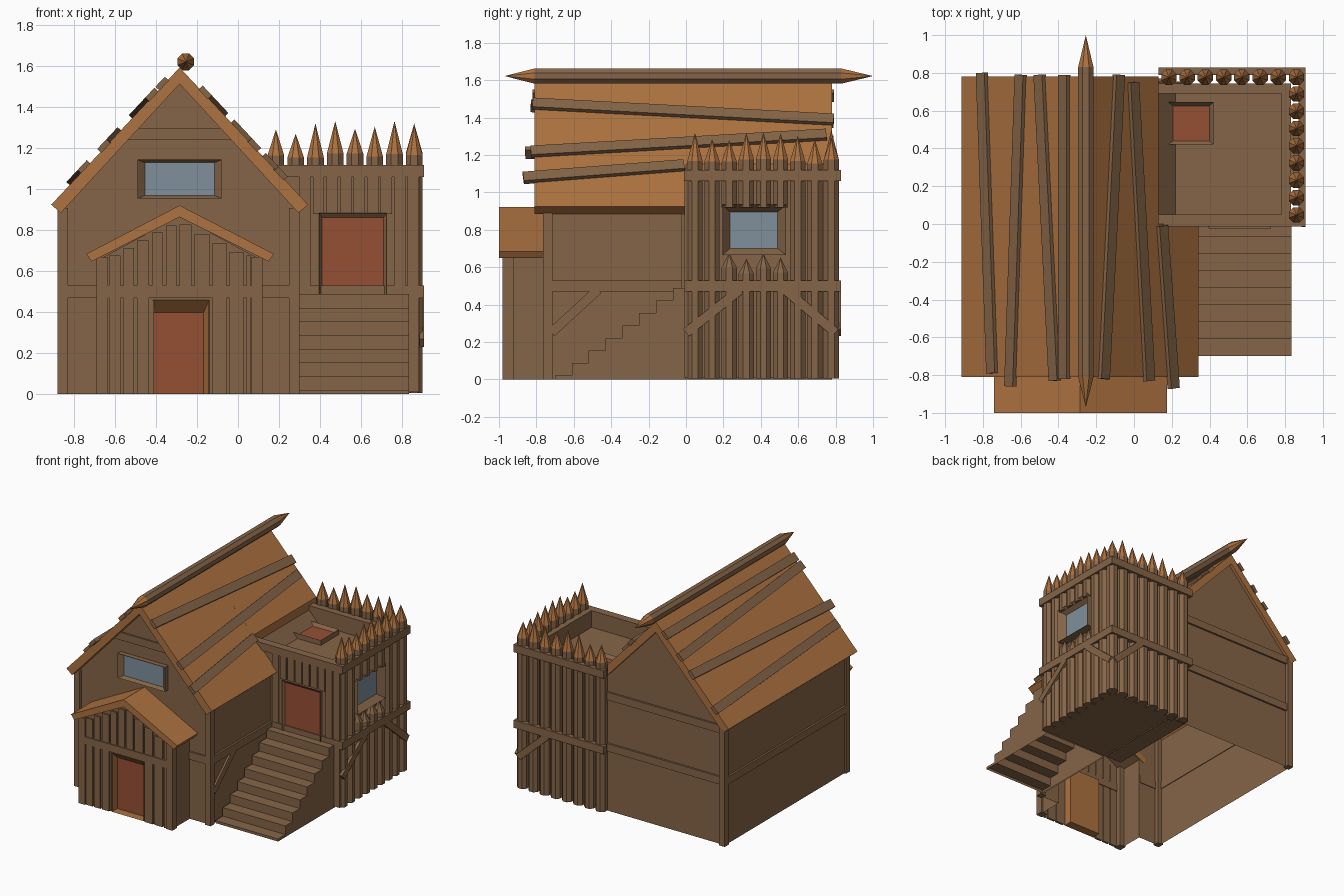
import bpy, bmesh, math, random
from mathutils import Vector

if "Cube" in bpy.data.objects:
    bpy.data.objects.remove(bpy.data.objects["Cube"])
random.seed(4)


def material(name, rgb):
    m = bpy.data.materials.new(name)
    m.diffuse_color = (*rgb, 1)
    m.use_nodes = True
    m.node_tree.nodes["Principled BSDF"].inputs["Base Color"].default_value = m.diffuse_color
    return m


WOOD = material("weathered wood", (0.235, 0.130, 0.064))
ROOF = material("fresh orange wood", (0.42, 0.17, 0.052))
RED = material("red door", (0.30, 0.078, 0.034))
GLASS = material("blue glass", (0.215, 0.275, 0.33))


def finish(name, bm, *mats):
    bmesh.ops.recalc_face_normals(bm, faces=bm.faces)
    me = bpy.data.meshes.new(name)
    bm.to_mesh(me)
    bm.free()
    for m in mats:
        me.materials.append(m)
    ob = bpy.data.objects.new(name, me)
    bpy.context.collection.objects.link(ob)
    return ob


def to_front(u, v, d): return (u, d, v)
def to_right(u, v, d): return (d, u, v)
def to_top(u, v, d): return (u, v, d)


def prism(name, pts, d0, d1, mat, frame=to_front, caps=(True, True), open_bottom=False):
    """Extrude a 2D profile from depth d0 to d1."""
    bm = bmesh.new()
    a = [bm.verts.new(frame(u, v, d0)) for u, v in pts]
    b = [bm.verts.new(frame(u, v, d1)) for u, v in pts]
    n = len(pts)
    for i in range(n):
        j = (i + 1) % n
        if open_bottom and abs(a[i].co.z) < 1e-5 and abs(a[j].co.z) < 1e-5:
            continue
        bm.faces.new((a[i], a[j], b[j], b[i]))
    for ring, use in ((a, caps[0]), (b, caps[1])):
        if use:
            bm.faces.new(ring)
    return finish(name, bm, mat)


def box(name, x, y, z, mat=WOOD):
    return prism(name, [(x[0], z[0]), (x[1], z[0]), (x[1], z[1]), (x[0], z[1])], y[0], y[1], mat)


def sheet(name, pts, y, mat):
    bm = bmesh.new()
    bm.faces.new([bm.verts.new((u, y, v)) for u, v in pts])
    return finish(name, bm, mat)


def beam(name, p0, p1, width, thick, normal, mat=WOOD):
    """Board between two points, lying on a surface with the given normal."""
    p0, p1, n = Vector(p0), Vector(p1), Vector(normal).normalized()
    side = (p1 - p0).cross(n).normalized() * width / 2
    up = n * thick / 2
    bm = bmesh.new()
    r = [[bm.verts.new(p + side * s + up * t) for s, t in ((-1, -1), (1, -1), (1, 1), (-1, 1))] for p in (p0, p1)]
    for i in range(4):
        bm.faces.new((r[0][i], r[0][i - 1], r[1][i - 1], r[1][i]))
    bm.faces.new(r[0])
    bm.faces.new(r[1])
    return finish(name, bm, mat)


def log(name, origin, rings, along_y=False, sides=8, tip=ROOF):
    """Lathed log; radius 0 rings are sharpened points in the tip colour."""
    bm = bmesh.new()
    o, loops = Vector(origin), []
    for h, r in rings:
        pts = []
        for k in range(sides if r else 1):
            a = math.tau * (k + 0.5) / sides
            c, s = r * math.cos(a), r * math.sin(a)
            pts.append(bm.verts.new(o + Vector((c, h, s) if along_y else (c, s, h))))
        loops.append(pts)
    for a, b in zip(loops, loops[1:]):
        for k in range(sides):
            q = [a[k % len(a)], a[(k + 1) % len(a)], b[(k + 1) % len(b)], b[k % len(b)]]
            f = bm.faces.new(list(dict.fromkeys(q)))
            f.material_index = int(len(f.verts) == 3)
    for ring in (loops[0], loops[-1]):
        if len(ring) > 2:
            bm.faces.new(ring)
    return finish(name, bm, WOOD, tip)


def panel(name, outer, inner, depths, frame, fill, trim=WOOD):
    """Framed opening: sides, sloping reveal and a coloured inner face."""
    bm = bmesh.new()
    loops = []
    for (u0, u1, v0, v1), d in zip((outer, outer, inner), depths):
        loops.append([bm.verts.new(frame(u, v, d)) for u, v in ((u0, v0), (u1, v0), (u1, v1), (u0, v1))])
    for a, b in zip(loops, loops[1:]):
        for i in range(4):
            bm.faces.new((a[i], a[i - 1], b[i - 1], b[i]))
    bm.faces.new(loops[0])
    bm.faces.new(loops[-1]).material_index = 1
    return finish(name, bm, trim, fill)


# House shell, open underneath, with a front wall notched for the porch
CX = -0.285
prism("house_walls", [(-0.865, 0), (0.285, 0), (0.285, 0.92), (CX, 1.53), (-0.865, 0.92)],
      -0.745, 0.755, WOOD, caps=(False, True), open_bottom=True)
sheet("house_front_wall", [(-0.865, 0), (-0.675, 0), (-0.675, 0.66), (CX, 0.87), (0.105, 0.66), (0.105, 0),
                           (0.285, 0), (0.285, 0.92), (CX, 1.53), (-0.865, 0.92)], -0.745, WOOD)
for x in (-0.88, 0.25):
    for y in (-0.765, 0.73):
        box("house_post", (x, x + 0.05), (y, y + 0.05), (0, 0.91))
for z in (0.47, 0.87):
    box("house_back_beam", (-0.87, 0.2), (0.75, 0.77), (z, z + 0.06))
for x0, x1 in ((-0.88, -0.68), (0.11, 0.30)):
    box("house_front_beam", (x0, x1), (-0.76, -0.74), (0.47, 0.53))
for x, s in ((-0.87, -1), (0.29, 1)):
    y1 = 0.75 if s < 0 else 0.0
    box("house_side_beam", (x - 0.01, x + 0.01), (-0.74, y1), (0.47, 0.53))
beam("house_brace", (0.29, -0.72, 0.25), (0.29, -0.47, 0.48), 0.05, 0.02, (1, 0, 0))
box("gable_beam", (-0.54, -0.03), (-0.757, -0.74), (1.24, 1.30))
panel("gable_window", (-0.49, -0.08, 0.955, 1.145), (-0.455, -0.115, 0.97, 1.13),
      (-0.74, -0.785, -0.755), to_front, GLASS)

# Main roof, cut back where the tower stands
TOP = 1.595
prism("roof_front", [(-0.912, 0.925), (CX, TOP), (0.342, 0.925), (0.295, 0.885), (CX, 1.515), (-0.865, 0.885)],
      -0.81, 0, ROOF)
prism("roof_back", [(-0.912, 0.925), (CX, TOP), (0.13, 1.152), (0.13, 1.07), (CX, 1.515), (-0.865, 0.885)],
      0, 0.78, ROOF)


def roof_z(x):
    return TOP - abs(x - CX) * 1.07


for xa, ya, xb, yb in ((-0.805, 0.80, -0.75, -0.79), (-0.60, 0.79, -0.655, -0.86), (-0.50, 0.79, -0.42, -0.83),
                       (-0.37, 0.79, -0.37, -0.82), (-0.08, 0.79, -0.16, -0.82), (-0.005, 0.75, 0.08, -0.83),
                       (0.148, -0.01, 0.21, -0.87)):
    s = 1 if xa > CX else -1
    beam("roof_plank", (xa, ya, roof_z(xa) + 0.012), (xb, yb, roof_z(xb) + 0.012), 0.066, 0.028, (s * 1.07, 0, 1))
log("ridge_log", (-0.255, 0, 1.622), [(-0.97, 0), (-0.81, 0.044), (0.83, 0.044), (1.0, 0)], along_y=True)

# Porch with vertical boards, posts and a small gable roof
prism("porch_walls", [(-0.675, 0), (0.105, 0), (0.105, 0.66), (CX, 0.87), (-0.675, 0.66)],
      -0.96, -0.745, WOOD, caps=(False, False), open_bottom=True)
sheet("porch_front_wall", [(-0.675, 0), (-0.41, 0), (-0.41, 0.46), (-0.145, 0.46), (-0.145, 0), (0.105, 0),
                           (0.105, 0.66), (CX, 0.87), (-0.675, 0.66)], -0.96, WOOD)
panel("porch_door", (-0.415, -0.14, 0, 0.46), (-0.41, -0.168, 0, 0.40), (-0.895, -0.965, -0.9), to_front, RED, ROOF)
for x in (-0.69, 0.065):
    box("porch_post", (x, x + 0.055), (-0.98, -0.92), (0, 0.67))
box("porch_beam", (-0.64, 0.07), (-0.978, -0.95), (0.47, 0.53))
x = -0.63
while x < 0.05:
    w = random.uniform(0.05, 0.075)
    x1 = min(x + w, 0.06)
    top = 0.86 - 0.53 * max(abs(x - CX), abs(x1 - CX))
    box("porch_upper_board", (x, x1), (-0.972, -0.955), (0.53, top))
    if x1 < -0.415 or x > -0.14:
        box("porch_lower_board", (x, x1), (-0.972, -0.955), (0, 0.47))
    x = x1 + 0.014
prism("porch_roof", [(-0.74, 0.685), (CX, 0.922), (0.175, 0.685), (0.15, 0.648), (CX, 0.865), (-0.715, 0.648)],
      -1.0, -0.74, ROOF)

# Tower body, deck and parapet
box("tower_body", (0.13, 0.83), (0, 0.745), (0.01, 0.99))
box("parapet_front", (0.13, 0.83), (0, 0.05), (0.98, 1.12))
box("parapet_back", (0.13, 0.83), (0.69, 0.745), (0.98, 1.12))
box("parapet_right", (0.78, 0.83), (0.05, 0.69), (0.98, 1.12))
panel("deck_hatch", (0.172, 0.42, 0.42, 0.645), (0.193, 0.40, 0.44, 0.625), (0.98, 1.03, 1.005), to_top, RED)
for z in (0.47, 1.06):
    box("tower_rail_right", (0.87, 0.908), (-0.012, 0.825), (z, z + 0.06))
    box("tower_rail_back", (0.13, 0.908), (0.79, 0.828), (z, z + 0.06))
    box("tower_rail_front", (0.13 if z > 1 else 0.30, 0.908), (-0.012, 0.02), (z, z + 0.06))

# Front boards of the tower around the upper door
x = 0.30
while x < 0.86:
    clear = x + 0.055 < 0.40 or x > 0.72
    box("tower_board", (x, x + 0.055), (-0.008, 0.01), (0.01 if clear else 0.88, 1.07))
    x += 0.066
panel("tower_door", (0.395, 0.725, 0.47, 0.885), (0.41, 0.71, 0.49, 0.862), (0.01, -0.025, -0.004), to_front, RED)

# Sharpened palisade logs
R = 0.044


def stake(x, y, z0=0.005):
    t = random.uniform(1.15, 1.18)
    log("palisade_log", (x, y, 0), [(z0, R), (t, R), (t + random.uniform(0.11, 0.17), 0)])


for i in range(8):
    stake(0.185 + i * 0.0965, 0.777)
for i in range(8):
    y = 0.048 + i * 0.0915
    if 0.2 < y < 0.53:
        stake(0.86, y, 0.92)
        h = random.uniform(0.55, 0.6)
        log("broken_log", (0.86, y, 0), [(0.005, R), (h, R), (h + 0.08, 0)], tip=WOOD)
    else:
        stake(0.86, y)
panel("tower_window", (0.195, 0.535, 0.665, 0.935), (0.235, 0.49, 0.70, 0.895), (0.82, 0.90, 0.85), to_right, GLASS)
for ya, yb in ((0.29, 0.0), (0.53, 0.80)):
    beam("tower_brace", (0.897, ya, 0.48), (0.897, yb, 0.25), 0.05, 0.022, (1, 0, 0))
beam("tower_back_brace", (0.62, 0.818, 0.48), (0.87, 0.818, 0.25), 0.05, 0.02, (0, 1, 0))

# Stairs up to the tower door, hollow underneath
steps = [(0, 0), (-0.70, 0)]
for i in range(8):
    z = 0.02 + 0.067 * i
    steps += [(-0.70 + 0.09 * i, z), (-0.70 + 0.09 * (i + 1) if i < 7 else 0, z)]
prism("stairs", steps, 0.295, 0.835, WOOD, frame=to_right, open_bottom=True)
